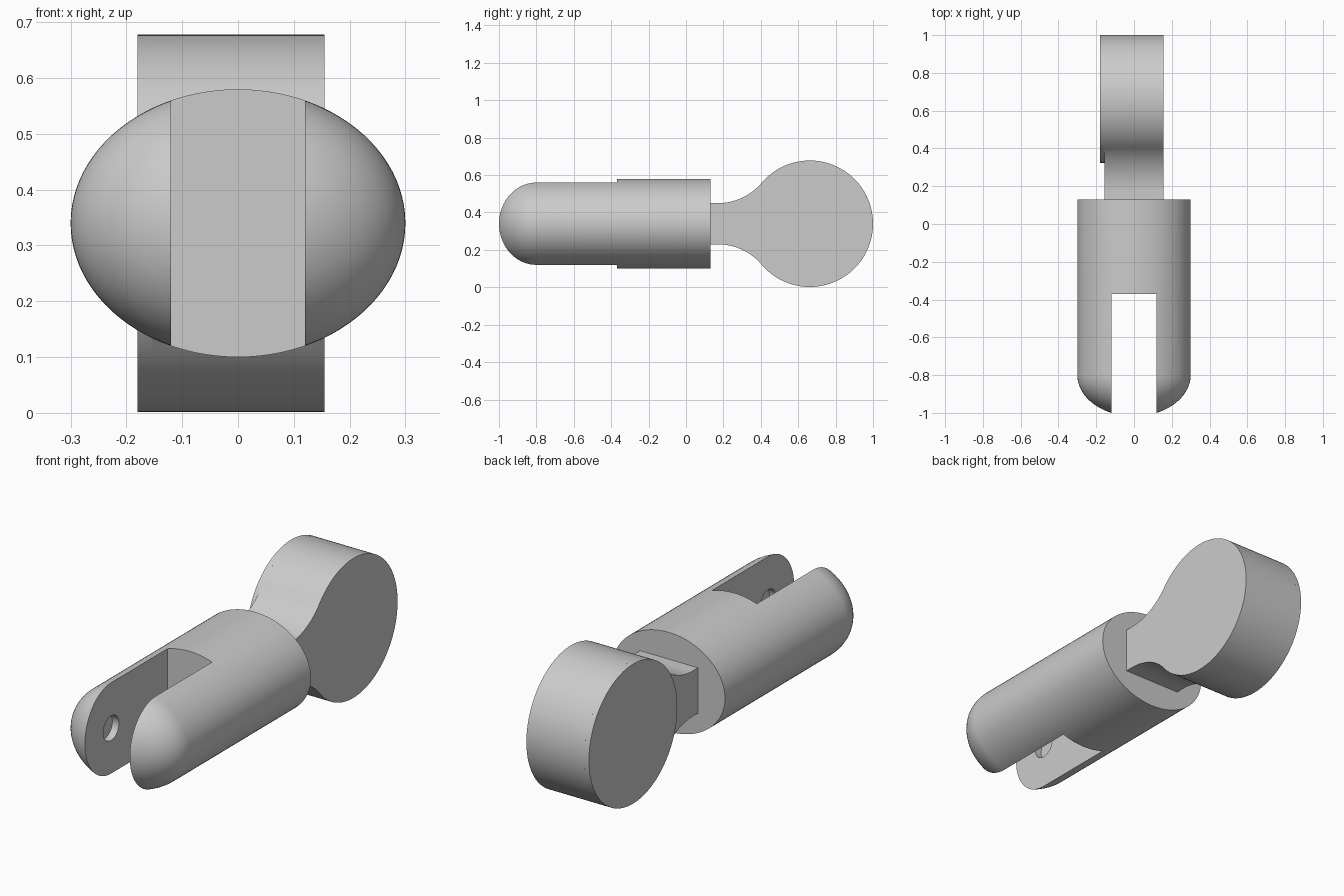
import bpy, bmesh, math
from mathutils import Vector

cube = bpy.data.objects.get("Cube")
if cube:
    bpy.data.objects.remove(cube, do_unlink=True)

MID = 0.34  # height of the long axis

grey = bpy.data.materials.new("plain grey")
grey.use_nodes = True
COLOUR = (0.6, 0.6, 0.6, 1)
grey.diffuse_color = COLOUR
grey.node_tree.nodes["Principled BSDF"].inputs["Base Color"].default_value = COLOUR


def finish(name, bm):
    bmesh.ops.recalc_face_normals(bm, faces=bm.faces)
    mesh = bpy.data.meshes.new(name)
    bm.to_mesh(mesh)
    bm.free()
    mesh.materials.append(grey)
    obj = bpy.data.objects.new(name, mesh)
    bpy.context.collection.objects.link(obj)
    return obj


def activate(obj):
    bpy.ops.object.select_all(action="DESELECT")
    obj.select_set(True)
    bpy.context.view_layer.objects.active = obj


def smooth(obj):
    activate(obj)
    bpy.ops.object.shade_smooth_by_angle(angle=math.radians(30))


def extrude_x(name, outline, x0, x1):
    """Prism along x from a (y, z) outline, z measured from the axis."""
    bm = bmesh.new()
    face = bm.faces.new([bm.verts.new((x0, y, MID + z)) for y, z in outline])
    new = bmesh.ops.extrude_face_region(bm, geom=[face])["geom"]
    verts = [v for v in new if isinstance(v, bmesh.types.BMVert)]
    bmesh.ops.translate(bm, verts=verts, vec=Vector((x1 - x0, 0, 0)))
    return finish(name, bm)


def arc(cy, cz, r, a0, a1, n):
    return [(cy + r * math.cos(a0 + (a1 - a0) * i / n),
             cz + r * math.sin(a0 + (a1 - a0) * i / n)) for i in range(n + 1)]


def cut(obj, cutter):
    mod = obj.modifiers.new("cut", "BOOLEAN")
    mod.operation = "DIFFERENCE"
    mod.solver = "EXACT"
    mod.object = cutter
    activate(obj)
    bpy.ops.object.modifier_apply(modifier=mod.name)
    bpy.data.objects.remove(cutter, do_unlink=True)


# Oval fork body: straight barrel with an ellipsoid nose
SEG, NOSE = 96, 20
stations = [(0.13, 1.0)]
for i in range(NOSE):
    t = math.pi / 2 * i / NOSE
    stations.append((-0.8 - 0.218 * math.sin(t), math.cos(t)))
bm = bmesh.new()
rings = []
for y, s in stations:
    rings.append([bm.verts.new((0.3 * s * math.cos(a), y, MID + 0.24 * s * math.sin(a)))
                  for a in (math.tau * k / SEG for k in range(SEG))])
for r0, r1 in zip(rings, rings[1:]):
    for k in range(SEG):
        j = (k + 1) % SEG
        bm.faces.new((r0[k], r0[j], r1[j], r1[k]))
bm.faces.new(rings[0])
bm.faces.new(rings[-1])
body = finish("fork_body", bm)

# Slot between the prongs, then the blind pin holes in their inner faces
slot = [(-1.2, -0.4), (-0.37, -0.4), (-0.37, 0.4), (-1.2, 0.4)]
cut(body, extrude_x("slot_cutter", slot, -0.12, 0.12))
hole = arc(-0.8, 0, 0.06, 0, math.tau, 32)[:-1]
cut(body, extrude_x("hole_cutter", hole, -0.155, 0.155))
smooth(body)

# Round head blended into a flat neck by fillets
HEAD_Y, HEAD_R, NECK_Y, NECK_H = 0.662, 0.338, 0.17, 0.11
d = HEAD_Y - NECK_Y
fillet = (d * d + NECK_H ** 2 - HEAD_R ** 2) / (2 * (HEAD_R - NECK_H))
lean = math.atan2(NECK_H + fillet, d)
upper = [(0.1, NECK_H)]
upper += arc(NECK_Y, NECK_H + fillet, fillet, -math.pi / 2, -lean, 16)
upper += arc(HEAD_Y, 0, HEAD_R, math.pi - lean, 0, 48)[1:]
lower = [(y, -z) for y, z in reversed(upper[:-1])]
smooth(extrude_x("neck_and_head", upper + lower, -0.155, 0.155))

# Disc that thickens the head on one side only
disc = arc(HEAD_Y, 0, HEAD_R, 0, math.tau, 112)[:-1]
smooth(extrude_x("head_side_disc", disc, -0.18, -0.155))
